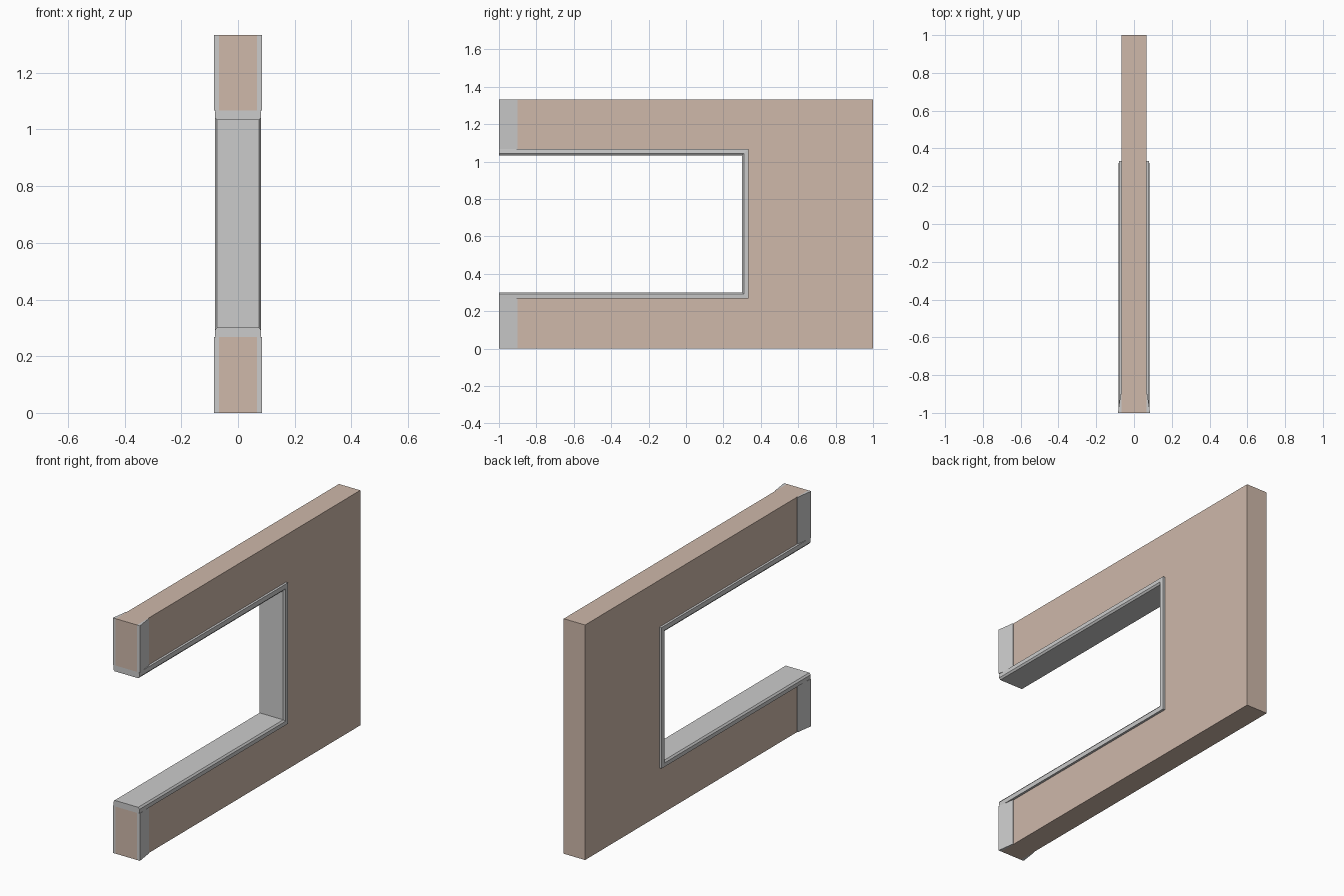
import bpy, bmesh

if "Cube" in bpy.data.objects:
    bpy.data.objects.remove(bpy.data.objects["Cube"])

WALL_X = 0.067           # half thickness of the wall
LOW, HIGH, BACK, TOP = 0.267, 1.067, 0.333, 1.333   # opening and wall limits


def finish(name, bm, material=None):
    bmesh.ops.recalc_face_normals(bm, faces=bm.faces)
    mesh = bpy.data.meshes.new(name)
    bm.to_mesh(mesh)
    bm.free()
    obj = bpy.data.objects.new(name, mesh)
    bpy.context.collection.objects.link(obj)
    if material:
        mesh.materials.append(material)
    return obj


def extrude(name, points, step, material=None):
    """Extrude a flat outline by a vector into a closed solid."""
    bm = bmesh.new()
    face = bm.faces.new([bm.verts.new(p) for p in points])
    out = bmesh.ops.extrude_face_region(bm, geom=[face], use_keep_orig=True)
    verts = [g for g in out["geom"] if isinstance(g, bmesh.types.BMVert)]
    bmesh.ops.translate(bm, verts=verts, vec=step)
    return finish(name, bm, material)


plaster = bpy.data.materials.new("plaster")
plaster.diffuse_color = (0.62, 0.48, 0.40, 1)
plaster.use_nodes = True
plaster.node_tree.nodes["Principled BSDF"].inputs["Base Color"].default_value = plaster.diffuse_color

# C-shaped wall panel, opening at the front
outline = [(-1, 0), (1, 0), (1, TOP), (-1, TOP),
           (-1, HIGH), (BACK, HIGH), (BACK, LOW), (-1, LOW)]
extrude("wall", [(-WALL_X, y, z) for y, z in outline],
        (2 * WALL_X, 0, 0), plaster)

# Mitred trim lining the opening: (half width, inset into the opening)
half = [(WALL_X, 0), (0.080, 0), (0.082, 0.024), (0.074, 0.034)]
profile = half + [(-x, o) for x, o in reversed(half)]
bm = bmesh.new()
rings = []
for back, z0, side in ((False, LOW, 1), (True, LOW, 1),
                       (True, HIGH, -1), (False, HIGH, -1)):
    rings.append([bm.verts.new((x, BACK - o if back else -1, z0 + side * o))
                  for x, o in profile])
for a, b in zip(rings, rings[1:]):
    for i in range(len(a)):
        j = (i + 1) % len(a)
        bm.faces.new((a[i], a[j], b[j], b[i]))
bm.faces.new(rings[0])
bm.faces.new(rings[-1])
finish("opening_trim", bm)

# Tapered cover strips on both sides of the two front ends
for label, z0, z1 in (("lower", 0, LOW), ("upper", HIGH, TOP)):
    for side, s in (("left", -1), ("right", 1)):
        section = [(WALL_X, -0.9), (0.071, -0.9), (0.085, -1), (WALL_X, -1)]
        extrude(f"{label}_{side}_edge_strip",
                [(s * x, y, z0) for x, y in section], (0, 0, z1 - z0))
